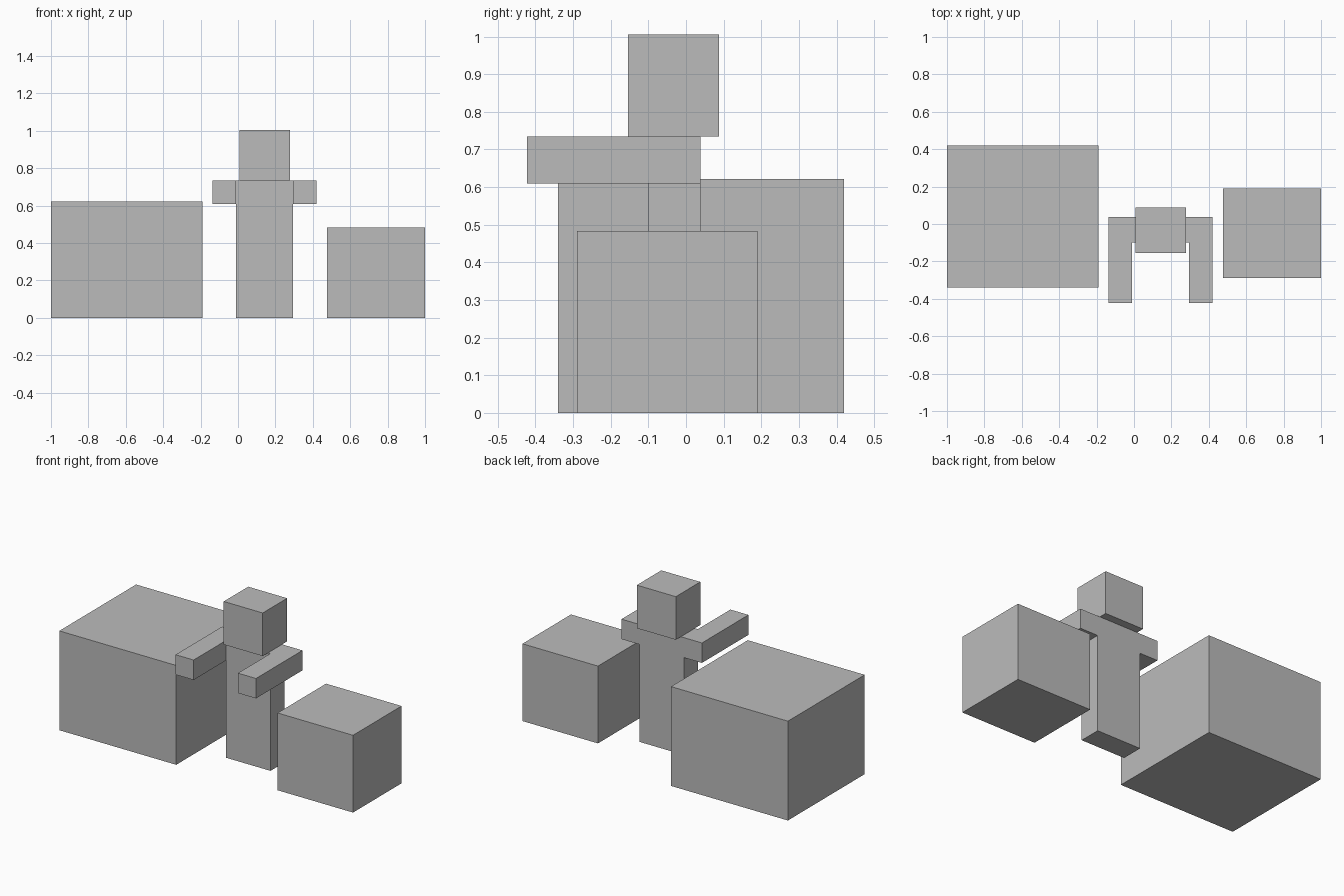
import bpy
from mathutils import Vector

cube = bpy.data.objects.get("Cube")
if cube:
    bpy.data.objects.remove(cube, do_unlink=True)

# Single plain grey
grey = bpy.data.materials.new("plain_grey")
grey.use_nodes = True
colour = (0.5, 0.5, 0.5, 1)
grey.diffuse_color = colour
grey.node_tree.nodes["Principled BSDF"].inputs["Base Color"].default_value = colour


def box(name, low, high):
    """Add a box that spans two opposite corners."""
    low, high = Vector(low), Vector(high)
    bpy.ops.mesh.primitive_cube_add(size=1, location=(low + high) / 2)
    obj = bpy.context.object
    obj.name = name
    obj.scale = high - low
    bpy.ops.object.transform_apply(location=False, rotation=False, scale=True)
    obj.data.materials.append(grey)
    return obj


# Blocks on either side
box("large_block", (-1, -0.34, 0), (-0.19, 0.42, 0.622))
box("small_block", (0.477, -0.29, 0), (1, 0.19, 0.484))

# Figure with arms held forward
box("body", (-0.012, -0.1, 0), (0.295, 0.038, 0.735))
box("head", (0.009, -0.154, 0.735), (0.279, 0.088, 1.005))
for name, x in (("right_arm", -0.137), ("left_arm", 0.295)):
    box(name, (x, -0.422, 0.61), (x + 0.125, 0.038, 0.735))
